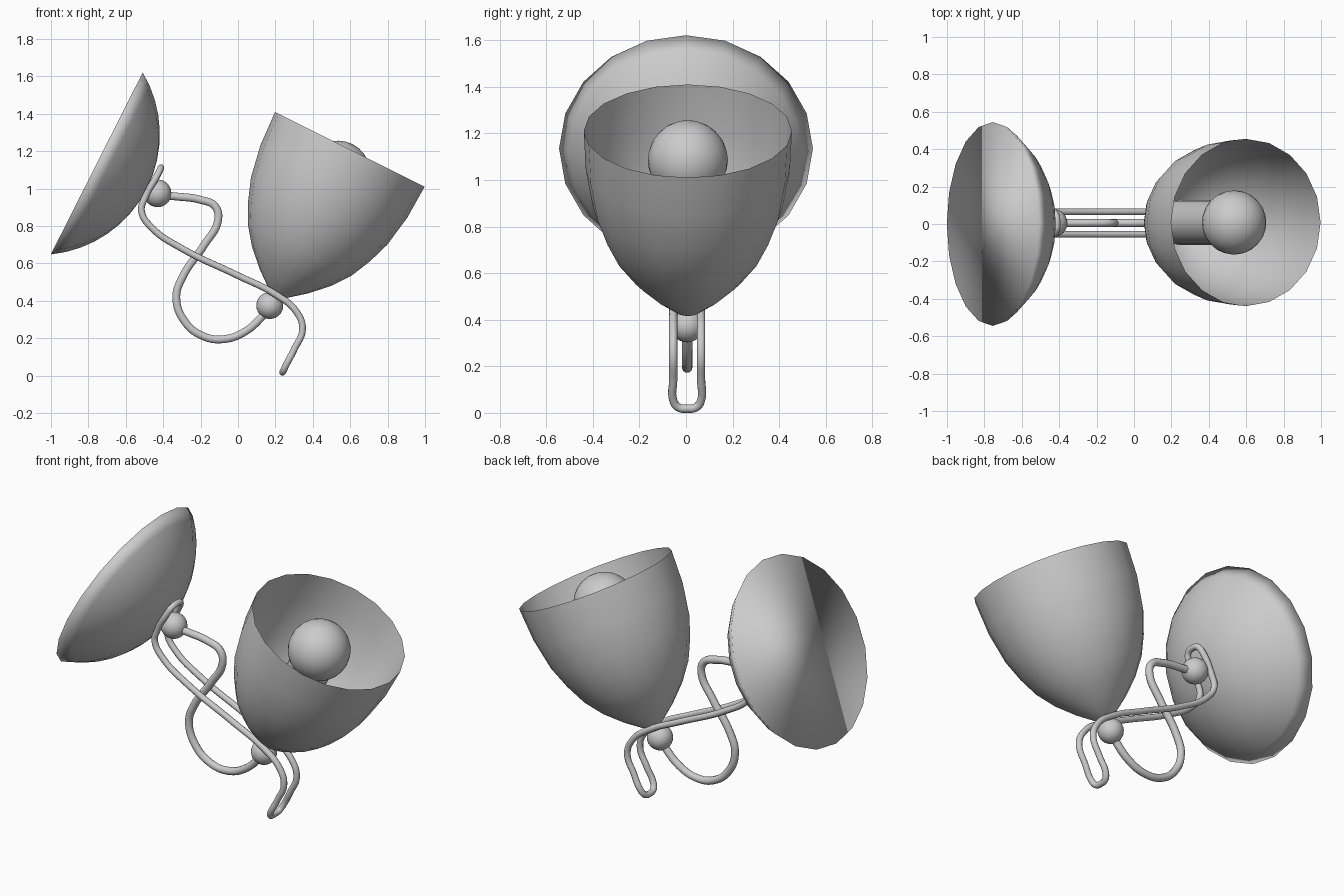
import bpy, bmesh, math
from mathutils import Vector

cube = bpy.data.objects.get("Cube")
if cube:
    bpy.data.objects.remove(cube, do_unlink=True)

GREY = (0.6, 0.6, 0.6, 1.0)
mat = bpy.data.materials.new("grey metal")
mat.use_nodes = True
mat.diffuse_color = GREY
mat.node_tree.nodes["Principled BSDF"].inputs["Base Color"].default_value = GREY


def lathe(name, profile, origin, axis, segments=20, cap=False):
    """Spin (distance, radius) points about an axis lying in the xz plane."""
    u, origin = Vector(axis).normalized(), Vector(origin)
    v, w = Vector((-u.z, 0, u.x)), Vector((0, 1, 0))
    bm = bmesh.new()
    rings = []
    for dist, rad in profile:
        if rad == 0:
            rings.append([bm.verts.new(origin + u * dist)] * segments)
            continue
        angles = [math.tau * i / segments for i in range(segments)]
        rings.append([bm.verts.new(origin + u * dist + rad * (v * math.cos(a) + w * math.sin(a)))
                      for a in angles])
    for a, b in zip(rings, rings[1:]):
        for i in range(segments):
            j = (i + 1) % segments
            bm.faces.new(list(dict.fromkeys((a[i], a[j], b[j], b[i]))))
    if cap:
        bm.faces.new(rings[-1])
    bmesh.ops.recalc_face_normals(bm, faces=bm.faces)
    for f in bm.faces:
        f.smooth = True
    mesh = bpy.data.meshes.new(name)
    bm.to_mesh(mesh)
    bm.free()
    mesh.materials.append(mat)
    obj = bpy.data.objects.new(name, mesh)
    bpy.context.collection.objects.link(obj)
    return obj


def ball(name, centre, radius, axis=(0, 0, 1), segments=24, rings=14):
    profile = [(-radius * math.cos(math.pi * i / rings),
                radius * math.sin(math.pi * i / rings) if 0 < i < rings else 0)
               for i in range(rings + 1)]
    return lathe(name, profile, centre, axis, segments)


def tube(name, points, radius, cyclic=False):
    """Round wire along a smooth path, turned into a mesh."""
    curve = bpy.data.curves.new(name, "CURVE")
    curve.dimensions = "3D"
    curve.bevel_depth = radius
    curve.bevel_resolution = 3
    curve.resolution_u = 8
    curve.use_fill_caps = True
    spline = curve.splines.new("BEZIER")
    spline.bezier_points.add(len(points) - 1)
    spline.use_cyclic_u = cyclic
    for bp, p in zip(spline.bezier_points, points):
        bp.co = p
        bp.handle_left_type = bp.handle_right_type = "AUTO"
    curve.materials.append(mat)
    obj = bpy.data.objects.new(name, curve)
    bpy.context.collection.objects.link(obj)
    bpy.ops.object.select_all(action="DESELECT")
    obj.select_set(True)
    bpy.context.view_layer.objects.active = obj
    bpy.ops.object.convert(target="MESH")
    return obj


# Wall canopy: shallow spherical cap closed by a flat back
RIM, DEPTH = 0.545, 0.3
R = (RIM ** 2 + DEPTH ** 2) / (2 * DEPTH)
half = math.asin(RIM / R)
cap_profile = [(R * math.cos(half * i / 8) - (R - DEPTH), R * math.sin(half * i / 8))
               for i in range(9)]
lathe("wall_canopy", cap_profile, (-0.755, 0, 1.135), (0.893, 0, -0.451), cap=True)

# Lampshade, bulb holder and bulb share one tilted axis
AXIS = Vector((0.447, 0, 0.894))
APEX = Vector((0.2, 0.008, 0.414))
shade_profile = [(0, 0), (0.03, 0.055), (0.1, 0.143), (0.19, 0.235), (0.29, 0.31),
                 (0.4, 0.363), (0.52, 0.406), (0.7, 0.438), (0.89, 0.447)]
lathe("lampshade", shade_profile, APEX, AXIS)
holder = lathe("bulb_holder", [(0.1, 0), (0.1, 0.12), (0.65, 0.12), (0.65, 0)], APEX, AXIS)
bpy.ops.object.select_all(action="DESELECT")
holder.select_set(True)
bpy.context.view_layer.objects.active = holder
bpy.ops.object.shade_smooth_by_angle(angle=math.radians(40))
ball("bulb", APEX + AXIS * 0.75, 0.172, AXIS)

# Pivot balls at each end of the cord
ball("upper_pivot", (-0.43, 0.005, 0.975), 0.074)
ball("lower_pivot", (0.17, 0.005, 0.375), 0.072)

# Looping power cord
cord = [(-0.43, 0.965), (-0.33, 0.958), (-0.2, 0.94), (-0.122, 0.905), (-0.107, 0.83),
        (-0.18, 0.7), (-0.295, 0.53), (-0.33, 0.42), (-0.285, 0.29), (-0.19, 0.213),
        (-0.08, 0.195), (0.04, 0.237), (0.17, 0.36)]
tube("power_cord", [(x, 0.005, z) for x, z in cord], 0.022)

# Arm: one closed wire, two parallel rods joined by rounded ends
rod = [(-0.435, 1.065), (-0.498, 0.95), (-0.516, 0.88), (-0.46, 0.79), (-0.3, 0.68),
       (0, 0.535), (0.2, 0.435), (0.31, 0.345), (0.345, 0.25), (0.3, 0.14), (0.256, 0.055)]
side = [(x, 0.06, z) for x, z in rod]
top = [(-0.416, 0.04, 1.103), (-0.412, 0, 1.112), (-0.416, -0.04, 1.103)]
bottom = [(0.242, 0.04, 0.025), (0.238, 0, 0.018), (0.242, -0.04, 0.025)]
loop = side + bottom + [(x, -y, z) for x, y, z in reversed(side)] + top[::-1]
tube("arm_wire", [(x, y + 0.005, z) for x, y, z in loop], 0.018, cyclic=True)
